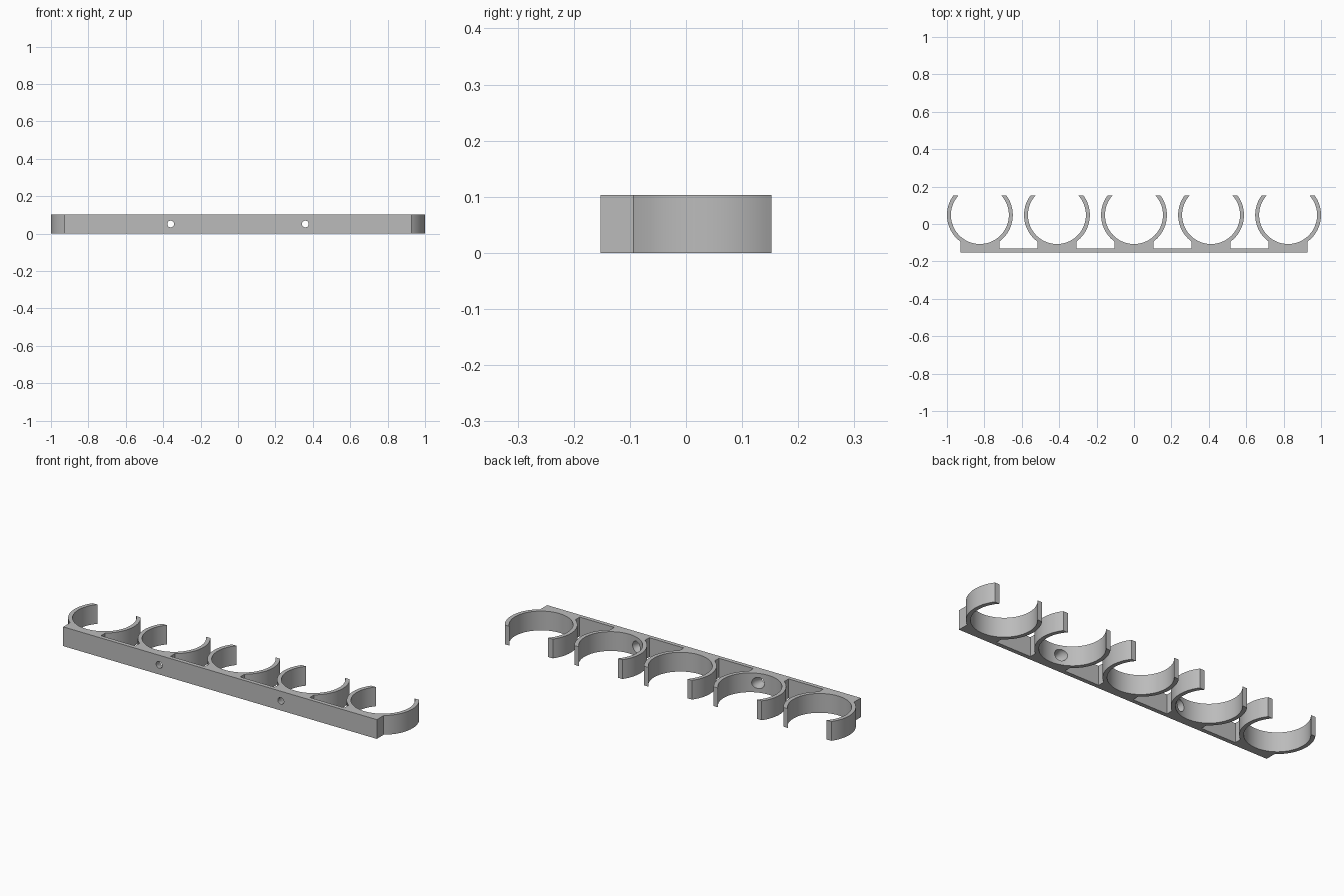
import bpy, bmesh, math
from mathutils import Matrix

cube = bpy.data.objects.get("Cube")
if cube:
    bpy.data.objects.remove(cube, do_unlink=True)

HEIGHT = 0.103
SPACING = 0.412
OUTER, INNER = 0.176, 0.155
RING_Y = 0.048
FRONT, BAR_BACK, TIP = -0.152, -0.13, 0.152
HALF_BLOCK = 0.104
END = 2 * SPACING + HALF_BLOCK

grey = bpy.data.materials.new("plain grey")
grey.use_nodes = True
colour = (0.5, 0.5, 0.5, 1)
grey.diffuse_color = colour
grey.node_tree.nodes["Principled BSDF"].inputs["Base Color"].default_value = colour


def make_object(name, bm):
    bmesh.ops.recalc_face_normals(bm, faces=bm.faces)
    mesh = bpy.data.meshes.new(name)
    bm.to_mesh(mesh)
    bm.free()
    mesh.materials.append(grey)
    obj = bpy.data.objects.new(name, mesh)
    bpy.context.collection.objects.link(obj)
    return obj


def arc(cx, radius, start, end, steps):
    angles = [start + (end - start) * i / steps for i in range(steps + 1)]
    return [(cx + radius * math.cos(a), RING_Y + radius * math.sin(a)) for a in angles]


def clip_outline(cx):
    """Mounting block and open ring, traced from right to left."""
    foot = math.acos(HALF_BLOCK / OUTER)
    tip_out = math.asin((TIP - RING_Y) / OUTER)
    tip_in = math.asin((TIP - RING_Y) / INNER)
    pts = [(cx + HALF_BLOCK, BAR_BACK)]
    pts += arc(cx, OUTER, -foot, tip_out, 20)
    pts += arc(cx, INNER, tip_in, -math.pi - tip_in, 64)
    pts += arc(cx, OUTER, math.pi - tip_out, math.pi + foot, 20)
    pts.append((cx - HALF_BLOCK, BAR_BACK))
    return pts


# Bar and five clips as one extruded profile
outline = [(-END, FRONT), (END, FRONT)]
for i in (2, 1, 0, -1, -2):
    outline += clip_outline(i * SPACING)
bm = bmesh.new()
face = bm.faces.new([bm.verts.new((x, y, 0)) for x, y in outline])
extruded = bmesh.ops.extrude_face_region(bm, geom=[face])["geom"]
bmesh.ops.translate(bm, vec=(0, 0, HEIGHT),
                    verts=[v for v in extruded if isinstance(v, bmesh.types.BMVert)])
rack = make_object("clip_rack", bm)

# Countersunk screw holes
hole_profile = [(0.018, -0.2), (0.018, -0.135), (0.03, -0.112), (0.03, -0.05)]
for side, x in (("right", -0.36), ("left", 0.36)):
    bm = bmesh.new()
    rings = []
    for radius, y in hole_profile:
        at = Matrix.Translation((x, y, HEIGHT / 2)) @ Matrix.Rotation(math.pi / 2, 4, "X")
        rings.append(bmesh.ops.create_circle(bm, segments=32, radius=radius, matrix=at)["verts"])
    for a, b in zip(rings, rings[1:]):
        for j in range(32):
            k = (j + 1) % 32
            bm.faces.new((a[j], a[k], b[k], b[j]))
    bm.faces.new(rings[0])
    bm.faces.new(rings[-1])
    cutter = make_object(side + "_screw_hole_cutter", bm)
    cutter.hide_render = True
    cutter.hide_viewport = True
    cut = rack.modifiers.new(side + " screw hole", "BOOLEAN")
    cut.object = cutter
    cut.operation = "DIFFERENCE"
    cut.solver = "EXACT"

# Smooth curved walls, keep the edges sharp
bpy.context.view_layer.objects.active = rack
rack.select_set(True)
for modifier in list(rack.modifiers):
    bpy.ops.object.modifier_apply(modifier=modifier.name)
bpy.ops.object.shade_smooth_by_angle(angle=math.radians(30))
